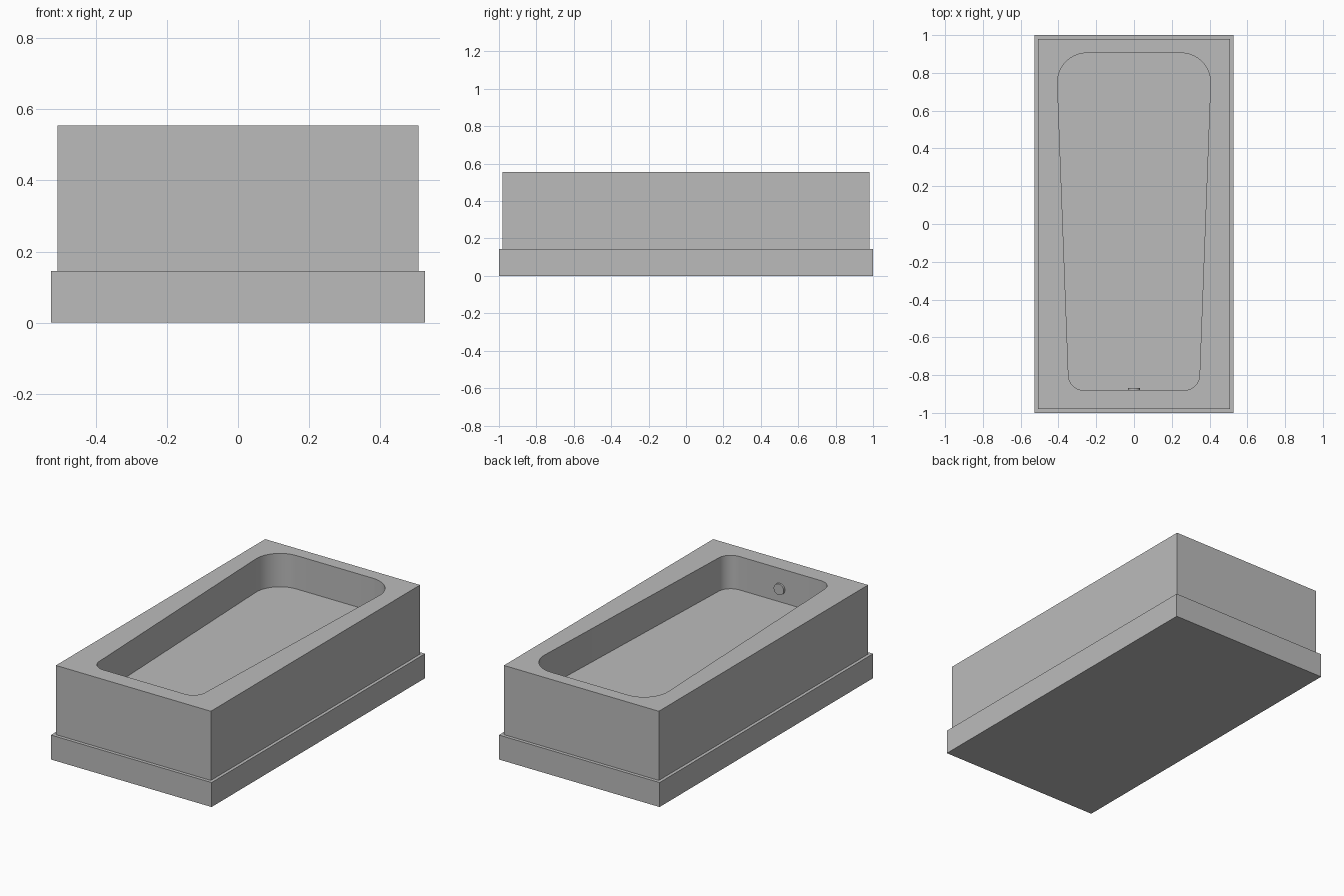
import bpy, bmesh, math

if "Cube" in bpy.data.objects:
    bpy.data.objects.remove(bpy.data.objects["Cube"])

grey = bpy.data.materials.new("plain_grey")
grey.diffuse_color = (0.5, 0.5, 0.5, 1)
grey.use_nodes = True
grey.node_tree.nodes["Principled BSDF"].inputs["Base Color"].default_value = grey.diffuse_color


def add_object(name, bm):
    bmesh.ops.recalc_face_normals(bm, faces=bm.faces)
    mesh = bpy.data.meshes.new(name)
    bm.to_mesh(mesh)
    bm.free()
    mesh.materials.append(grey)
    obj = bpy.data.objects.new(name, mesh)
    bpy.context.collection.objects.link(obj)
    bpy.ops.object.select_all(action='DESELECT')
    obj.select_set(True)
    bpy.context.view_layer.objects.active = obj
    bpy.ops.object.shade_smooth_by_angle(angle=math.radians(30))
    return obj


def prism(name, outline, z0, z1):
    bm = bmesh.new()
    face = bm.faces.new([bm.verts.new((x, y, z0)) for x, y in outline])
    ext = bmesh.ops.extrude_face_region(bm, geom=[face], use_keep_orig=True)
    for v in ext["geom"]:
        if isinstance(v, bmesh.types.BMVert):
            v.co.z = z1
    return add_object(name, bm)


def rectangle(hx, hy):
    return [(hx, -hy), (hx, hy), (-hx, hy), (-hx, -hy)]


def basin_outline(steps=14):
    """Tapered basin, wide and rounder at the back, mirrored in x."""
    half = []
    slant = math.atan2(0.058, 1.54)
    for cx, cy, r, a0, a1 in ((0.267, -0.80, 0.08, -math.pi / 2, -slant),
                              (0.25, 0.75, 0.155, -slant, math.pi / 2)):
        for i in range(steps + 1):
            a = a0 + (a1 - a0) * i / steps
            half.append((cx + r * math.cos(a), cy + r * math.sin(a)))
    return half + [(-x, y) for x, y in reversed(half)]


# Plinth and tub body
prism("plinth", rectangle(0.527, 1.0), 0, 0.145)
body = prism("tub_body", rectangle(0.508, 0.98), 0.145, 0.555)

# Basin hollow
cutter = prism("basin_cutter", basin_outline(), 0.357, 0.7)
cutter.hide_render = True
cutter.hide_viewport = False
cut = body.modifiers.new("basin", 'BOOLEAN')
cut.operation = 'DIFFERENCE'
cut.solver = 'EXACT'
cut.object = cutter
bpy.context.view_layer.objects.active = body
bpy.ops.object.modifier_apply(modifier=cut.name)
bpy.data.objects.remove(cutter)
bpy.ops.object.select_all(action='DESELECT')
body.select_set(True)
bpy.ops.object.shade_smooth_by_angle(angle=math.radians(30))

# Overflow cap on the narrow end wall
bm = bmesh.new()
bmesh.ops.create_cone(bm, cap_ends=True, segments=32, radius1=0.033, radius2=0.033, depth=0.014)
cap = add_object("overflow_cap", bm)
cap.rotation_euler = (math.pi / 2, 0, 0)
cap.location = (0, -0.875, 0.435)
